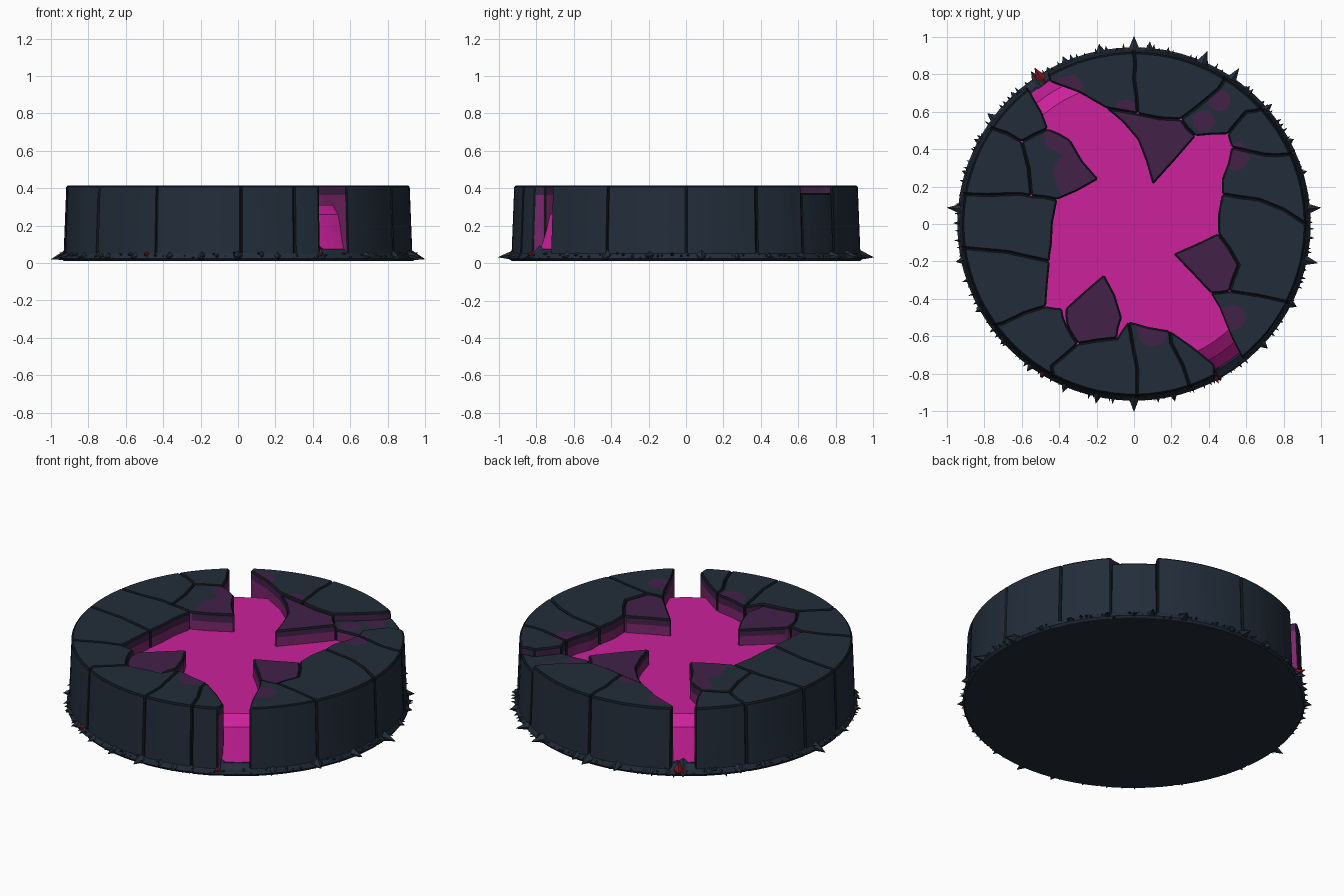
import bpy, bmesh, math, random
from mathutils import Vector, Matrix

random.seed(4)
if "Cube" in bpy.data.objects:
    bpy.data.objects.remove(bpy.data.objects["Cube"])


def material(name, r, g, b):
    m = bpy.data.materials.new(name)
    m.use_nodes = True
    m.diffuse_color = (r, g, b, 1)
    bsdf = m.node_tree.nodes["Principled BSDF"]
    bsdf.inputs["Base Color"].default_value = (r, g, b, 1)
    bsdf.inputs["Roughness"].default_value = 0.8
    return m


SLATE = material("slate", 0.016, 0.026, 0.042)
CRACK = material("crack_dark", 0.005, 0.008, 0.012)
PURPLE = material("purple_glow", 0.056, 0.015, 0.066)
MAUVE = material("mauve_wall", 0.2, 0.02, 0.15)
PINK = material("pink_liquid", 0.6, 0.015, 0.33)
RED = material("dark_red", 0.2, 0.006, 0.014)

BOTTOM, TOP, POOL = 0.01, 0.416, 0.31
RIM_LOW, RIM_HIGH = 0.934, 0.918


def finish(bm, name, mats, smooth=True):
    me = bpy.data.meshes.new(name)
    bm.to_mesh(me)
    bm.free()
    ob = bpy.data.objects.new(name, me)
    bpy.context.collection.objects.link(ob)
    for m in mats:
        me.materials.append(m)
    if smooth:
        bpy.ops.object.select_all(action="DESELECT")
        ob.select_set(True)
        bpy.context.view_layer.objects.active = ob
        bpy.ops.object.shade_smooth_by_angle(angle=math.radians(25))
    return ob


def polar(deg, r):
    a = math.radians(deg)
    return Vector((r * math.cos(a), r * math.sin(a)))


def roughen(points):
    """Insert a midpoint on each edge, nudged the same way for both neighbours."""
    out = []
    for p, q in zip(points, points[1:]):
        mid = (p + q) / 2
        k = math.sin(mid.x * 47 + mid.y * 31)
        across = Vector((abs(p.y - q.y), abs(p.x - q.x)))
        out += [p, mid + across * 0.05 * k]
    return out + [points[-1]]


# glowing stains on the top faces: x, y, radius
GLOWS = [(-0.3, 0.27, 0.14), (-0.35, 0.71, 0.09), (0.54, 0.36, 0.08), (0.53, -0.5, 0.07),
         (0.1, -0.57, 0.09), (0.37, 0.55, 0.06), (0.46, 0.66, 0.06), (-0.4, 0.46, 0.08),
         (-0.04, 0.6, 0.07)]


def in_glow(p):
    return any(math.hypot(p.x - x, p.y - y) < r for x, y, r in GLOWS)


def stone(name, inner, arc=None, top=TOP, tip=False):
    """Extrude one slab: an optional stretch of outer rim, then its inner corners."""
    pts = [Vector(p) for p in inner]
    if arc:
        n = max(3, round((arc[1] - arc[0]) / 4))
        rim = [polar(arc[0] + (arc[1] - arc[0]) * i / n, 1) for i in range(n + 1)]
        path = roughen([rim[-1] * RIM_HIGH] + pts + [rim[0] * RIM_HIGH])[1:-1]
        low = [v * RIM_LOW for v in rim] + path
        high = [v * RIM_HIGH for v in rim] + path
    else:
        low = high = roughen(pts + [pts[0]])[:-1]
    bm = bmesh.new()
    lo = [bm.verts.new((v.x, v.y, BOTTOM)) for v in low]
    hi = [bm.verts.new((v.x, v.y, top)) for v in high]
    bm.faces.new(lo[::-1])
    bm.faces.new(hi)
    for i in range(len(lo)):
        j = (i + 1) % len(lo)
        bm.faces.new((lo[i], lo[j], hi[j], hi[i]))
    bmesh.ops.recalc_face_normals(bm, faces=bm.faces)
    # worn edges, dark like the cracks between slabs
    edges = [e for e in bm.edges if e.calc_face_angle(0) > 0.4
             and max(v.co.z for v in e.verts) > BOTTOM + 0.01]
    bmesh.ops.bevel(bm, geom=edges, offset=0.009, segments=1, affect="EDGES",
                    profile=0.5, material=1, clamp_overlap=True)

    def cut(co, no):
        bmesh.ops.bisect_plane(bm, geom=bm.verts[:] + bm.edges[:] + bm.faces[:],
                               plane_co=co, plane_no=no, dist=1e-5)

    cut((0, 0, 0.365), (0, 0, 1))
    if not tip:
        for x, y, r in GLOWS:
            if any(math.hypot(f.calc_center_median().x - x, f.calc_center_median().y - y) < r * 4
                   for f in bm.faces):
                for k in range(8):
                    d = polar(k * 45 + 15, 1)
                    cut((x + d.x * r * 0.9, y + d.y * r * 0.9, 0), (d.x, d.y, 0))
    # colour by direction and height
    for f in bm.faces:
        c, n = f.calc_center_median(), f.normal
        outward = n.x * c.x + n.y * c.y > 0.5 * math.hypot(c.x, c.y) and c.xy.length > 0.85
        if f.material_index == 1:
            if abs(n.z) < 0.2 and not arc:
                f.material_index = 3
        elif n.z > 0.7:
            f.material_index = 2 if tip or in_glow(c) else 0
        elif n.z > -0.5 and not outward:
            f.material_index = 2 if c.z > 0.365 else 3
    finish(bm, name, [SLATE, CRACK, PURPLE, MAUVE])


# ring of broken slabs, counterclockwise
stone("east_slab", [(0.7, 0.37), (0.52, 0.41), (0.47, 0.24), (0.47, 0.16), (0.67, 0.13)], (0, 24))
stone("northeast_slab", [(0.6, 0.6), (0.5, 0.48), (0.52, 0.41), (0.7, 0.37)], (24, 42))
stone("sunken_slab", [(0.45, 0.72), (0.25, 0.56), (0.33, 0.47), (0.5, 0.48), (0.6, 0.6)],
      (42, 58), top=0.375)
stone("north_right_slab", [(0.0, 0.78), (0.02, 0.59), (0.25, 0.56), (0.45, 0.72)], (58, 90))
stone("north_left_slab", [(-0.45, 0.76), (-0.15, 0.62), (0.02, 0.59), (0.0, 0.78)], (90, 120))
stone("northwest_slab", [(-0.6, 0.44), (-0.46, 0.51), (-0.54, 0.68)], (128, 146))
stone("west_upper_slab", [(-0.66, 0.16), (-0.55, 0.15), (-0.6, 0.44)], (146, 170))
stone("west_slab", [(-0.45, -0.2), (-0.44, -0.11), (-0.41, 0.13), (-0.55, 0.15), (-0.66, 0.16)],
      (170, 188))
stone("west_lower_slab", [(-0.7, -0.53), (-0.47, -0.44), (-0.45, -0.2)], (188, 216))
stone("southwest_slab", [(-0.44, -0.76), (-0.3, -0.64), (-0.36, -0.54), (-0.385, -0.45),
                         (-0.47, -0.44), (-0.7, -0.53)], (216, 242))
stone("south_left_slab", [(-0.01, -0.63), (-0.03, -0.52), (-0.09, -0.61), (-0.3, -0.64),
                          (-0.44, -0.76)], (242, 271))
stone("south_slab", [(0.2, -0.64), (0.19, -0.57), (-0.03, -0.52), (-0.01, -0.63)], (271, 289))
stone("south_right_slab", [(0.43, -0.75), (0.19, -0.57), (0.2, -0.64)], (289, 298))
stone("southeast_slab", [(0.51, -0.36), (0.41, -0.37), (0.49, -0.53), (0.57, -0.7)], (309, 333))
stone("east_lower_slab", [(0.67, 0.13), (0.47, 0.16), (0.45, -0.05), (0.56, -0.22), (0.51, -0.36)],
      (333, 360))

# pointed slabs reaching into the pool
stone("north_point", [(-0.15, 0.62), (0.02, 0.45), (0.1, 0.21), (0.33, 0.47), (0.25, 0.56),
                      (0.02, 0.59)], tip=True, top=0.405)
stone("east_point", [(0.45, -0.05), (0.21, -0.16), (0.41, -0.37), (0.51, -0.36), (0.56, -0.22)],
      tip=True, top=0.41)
stone("south_point", [(-0.365, -0.45), (-0.36, -0.54), (-0.3, -0.64), (-0.09, -0.61),
                      (-0.065, -0.5), (-0.16, -0.27)], tip=True, top=0.405)
stone("west_point", [(-0.6, 0.44), (-0.55, 0.15), (-0.41, 0.13), (-0.19, 0.24), (-0.34, 0.45),
                     (-0.46, 0.51)])


# liquid pool, spilling down where the ring is open, and the base plate
def lathe(name, profile, mat, steps=72):
    bm = bmesh.new()
    rings = [[bm.verts.new((*polar(360 * i / steps, r), z)) for i in range(steps)]
             for r, z in profile]
    for a, b in zip(rings, rings[1:]):
        for i in range(steps):
            j = (i + 1) % steps
            bm.faces.new((a[i], a[j], b[j], b[i]))
    bm.faces.new(rings[0][::-1])
    bm.faces.new(rings[-1])
    finish(bm, name, [mat])


lathe("liquid_pool", [(0.9, 0.05), (0.885, 0.09), (0.86, 0.17), (0.83, 0.26), (0.76, POOL)], PINK)
lathe("base_plate", [(0.93, BOTTOM), (0.945, 0.025), (0.935, 0.05), (0.9, 0.075)], SLATE)


# thorny rubble around the foot
def thorn(bm, deg, tip, width, z, lift):
    root = 0.88
    d = polar(deg, 1)
    axis = Vector((d.x, d.y, lift)).normalized()
    frame = axis.to_track_quat("Z", "Y").to_matrix().to_4x4()
    place = Matrix.Translation((d.x * (root + tip) / 2, d.y * (root + tip) / 2, z))
    made = bmesh.ops.create_cone(bm, cap_ends=True, segments=5, radius1=width, radius2=0.001,
                                 depth=tip - root, matrix=place @ frame)
    for v in made["verts"]:
        v.co.z = max(v.co.z, BOTTOM)


bm = bmesh.new()
for deg in (5, 17, 28, 41, 50, 56, 67, 85, 90, 101, 113, 119, 124, 133, 143, 152, 163, 175,
            192, 209, 222, 234, 247, 258, 270, 283, 299, 317, 333, 348):
    big = deg % 90 < 6 or deg in (56, 67, 175, 348)
    thorn(bm, deg, 1.004 if big else random.uniform(0.955, 0.985),
          random.uniform(0.045, 0.06), 0.035, random.uniform(-0.25, 0.0))
for i in range(150):
    thorn(bm, i * 2.4 + random.uniform(-1, 1), random.uniform(0.945, 0.968),
          random.uniform(0.018, 0.035), random.uniform(0.02, 0.05), random.uniform(-0.5, 0.3))
finish(bm, "foot_thorns", [SLATE], smooth=False)

# red shards at the foot
bm = bmesh.new()
for deg, tip, width in ((122.5, 0.99, 0.05), (124, 0.97, 0.04), (238.5, 0.962, 0.045),
                        (298, 0.965, 0.035)):
    thorn(bm, deg, tip, width, 0.045, 0.1)
finish(bm, "red_shards", [RED], smooth=False)
